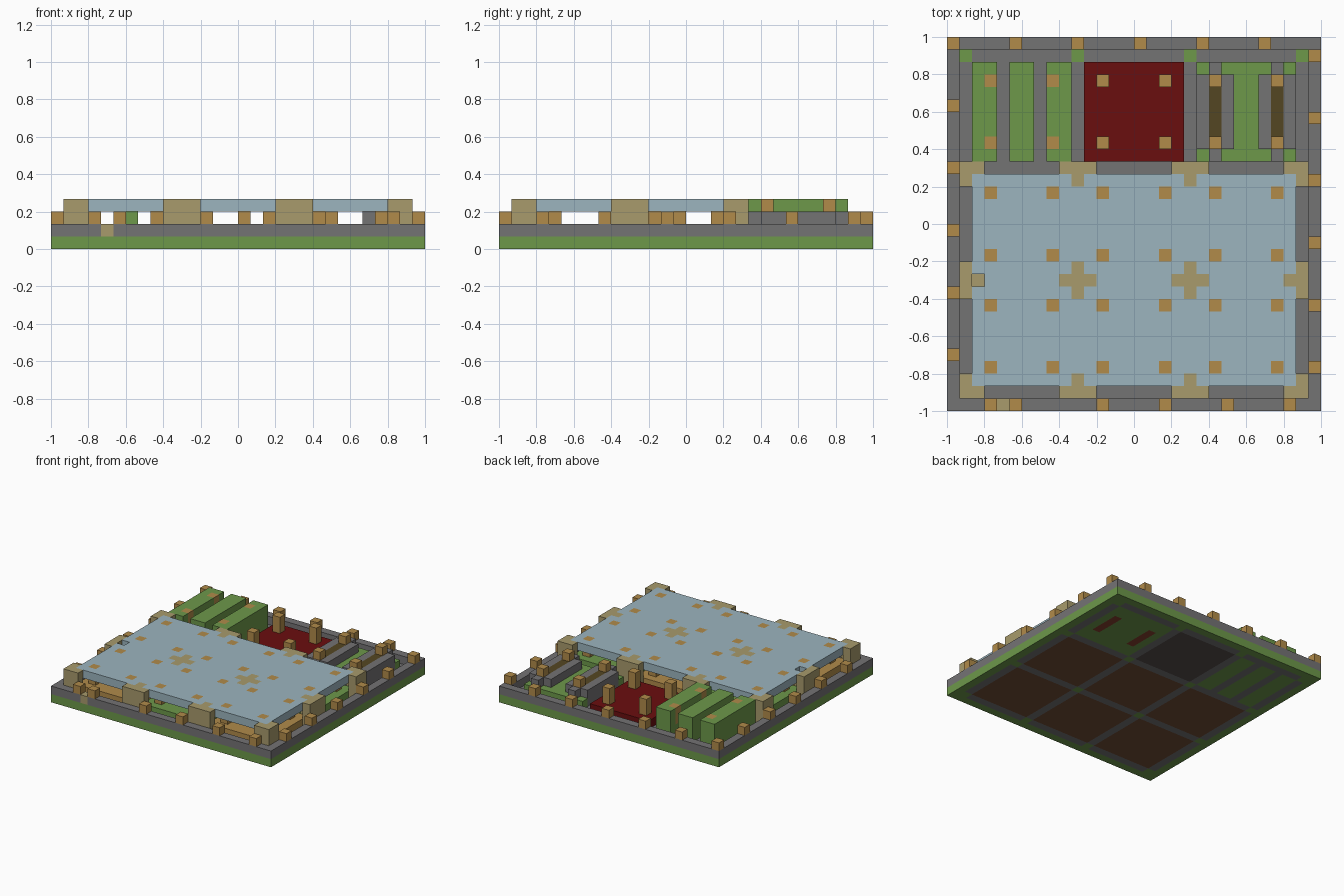
import bpy
import bmesh
from mathutils import Vector

if "Cube" in bpy.data.objects:
    bpy.data.objects.remove(bpy.data.objects["Cube"], do_unlink=True)

UNIT = 1 / 15
N = 30
LANES = (1, 10, 19, 28)      # corridor rows and columns
ROOMS = (2, 11, 20)          # first cell of each room
ROOM = 8


def srgb(r, g, b):
    def linear(c):
        c /= 255
        return c / 12.92 if c <= 0.04045 else ((c + 0.055) / 1.055) ** 2.4
    return (linear(r), linear(g), linear(b), 1)


def material(name, rgb):
    m = bpy.data.materials.new(name)
    colour = srgb(*rgb)
    m.use_nodes = True
    m.diffuse_color = colour
    for node in m.node_tree.nodes:
        if node.type == "BSDF_PRINCIPLED":
            node.inputs["Base Color"].default_value = colour
            node.inputs["Roughness"].default_value = 0.9
    return m


GREEN = material("grass green", (109, 152, 74))
GREY = material("stone grey", (116, 115, 116))
TAN = material("sandstone tan", (168, 155, 108))
WOOD = material("wood orange", (177, 139, 74))
GLASS = material("pale glass blue", (156, 181, 191))
RED = material("carpet red", (106, 14, 15))
OLIVE = material("dark olive", (84, 70, 34))
BROWN = material("soil brown", (113, 77, 54))
CHARCOAL = material("charcoal", (86, 77, 74))
RUST = material("rust brown", (134, 64, 45))

cells = {}    # block position -> part name
colours = {}  # part name -> material


def fill(part, mat, x, y, z, dx=1, dy=1, dz=1):
    """Fill a box of blocks; later parts replace earlier ones."""
    colours[part] = mat
    for i in range(x, x + dx):
        for j in range(y, y + dy):
            for k in range(z, z + dz):
                cells[i, j, k] = part


# Ground and corridors, with green corridor crossings
fill("ground_base", GREEN, 0, 0, 0, N, N)
for lane in LANES:
    fill("corridor_floor", GREY, 1, lane, 0, N - 2, 1)
    fill("corridor_floor", GREY, lane, 1, 0, 1, N - 2)
for x in LANES:
    for y in LANES:
        fill("ground_base", GREEN, x, y, 0)

# Outer wall with its gate step
for x in (0, N - 1):
    fill("outer_wall", GREY, x, 0, 1, 1, N)
for y in (0, N - 1):
    fill("outer_wall", GREY, 0, y, 1, N, 1)
fill("gate_step", TAN, 4, 0, 1)

# Blocks along the outer wall top
for step in range(0, N, 5):
    fill("wall_posts", WOOD, step, N - 1, 2)
    fill("wall_posts", WOOD, N - 1, step + 3, 2)
    fill("wall_posts", WOOD, 0, step + 4, 2)
    if step >= 10:
        fill("wall_posts", WOOD, step + 2, 0, 2)
for x in (3, 5):
    fill("wall_posts", WOOD, x, 0, 2)

# Floors of the six covered rooms
for col, x in enumerate(ROOMS):
    for row, y in enumerate(ROOMS[:2]):
        fill("room_foundation", BROWN, x, y, 0, ROOM, ROOM)
        if (col + row) % 2:
            fill("green_room_floor", GREEN, x, y, 1, ROOM, ROOM)
        else:
            fill("wood_room_floor", WOOD, x, y, 1, ROOM, ROOM)

# Glass roof over the covered rooms
fill("glass_roof", GLASS, 2, 2, 3, 26, 17)

# Cross-shaped columns at the corridor crossings
for x in LANES:
    for y in LANES[:3]:
        for dx, dy in ((0, 0), (1, 0), (-1, 0), (0, 1), (0, -1)):
            if 1 <= x + dx <= 28 and 1 <= y + dy <= 19:
                fill("cross_columns", TAN, x + dx, y + dy, 1, dz=3)
del cells[2, 10, 3]

# Hedge room: three tall hedges on stone
fill("hedge_room_floor", GREY, ROOMS[0], ROOMS[2], 0, ROOM, ROOM)
for x in (2, 5, 8):
    fill("hedges", GREEN, x, ROOMS[2], 0, 2, ROOM, 4)

# Carpet room
fill("carpet_foundation", CHARCOAL, ROOMS[1], ROOMS[2], 0, ROOM, ROOM)
fill("carpet", RED, ROOMS[1], ROOMS[2], 1, ROOM, ROOM)

# Planter room: two stone planters on grass
fill("planter_room_floor", GREEN, ROOMS[2], ROOMS[2], 0, ROOM, ROOM, 2)
for x in (21, 26):
    fill("planters", GREY, x - 1, 21, 1, 3, 6, 2)
    fill("planters", GREY, x, 20, 1, 1, ROOM, 2)
    fill("planter_filling", OLIVE, x, 22, 1, 1, 4, 2)
    fill("planter_base", RUST, x, 22, 0, 1, 4)

# Four posts in every room
for x in ROOMS:
    for y in ROOMS:
        for dx in (1, 6):
            for dy in (1, 6):
                fill("room_posts", WOOD, x + dx, y + dy, 2, dz=2)


def build(part):
    """Make one mesh from the exposed sides of a part's blocks."""
    bm = bmesh.new()
    for cell in [c for c, p in cells.items() if p == part]:
        centre = Vector(cell) + Vector((0.5, 0.5, 0.5))
        for axis in range(3):
            for sign in (-1, 1):
                n = Vector((0, 0, 0))
                n[axis] = sign
                if tuple(int(a + b) for a, b in zip(cell, n)) in cells:
                    continue
                u = Vector((0, 0, 0))
                u[(axis + 1) % 3] = 0.5
                v = n.cross(u)
                mid = centre + n / 2
                ring = [mid - u - v, mid + u - v, mid + u + v, mid - u + v]
                bm.faces.new([bm.verts.new((p - Vector((N / 2, N / 2, 0))) * UNIT)
                              for p in ring])
    bmesh.ops.remove_doubles(bm, verts=bm.verts, dist=UNIT / 100)
    bmesh.ops.dissolve_limit(bm, angle_limit=0.01, verts=bm.verts, edges=bm.edges)
    mesh = bpy.data.meshes.new(part)
    bm.to_mesh(mesh)
    bm.free()
    mesh.materials.append(colours[part])
    bpy.context.collection.objects.link(bpy.data.objects.new(part, mesh))


for part in colours:
    build(part)
